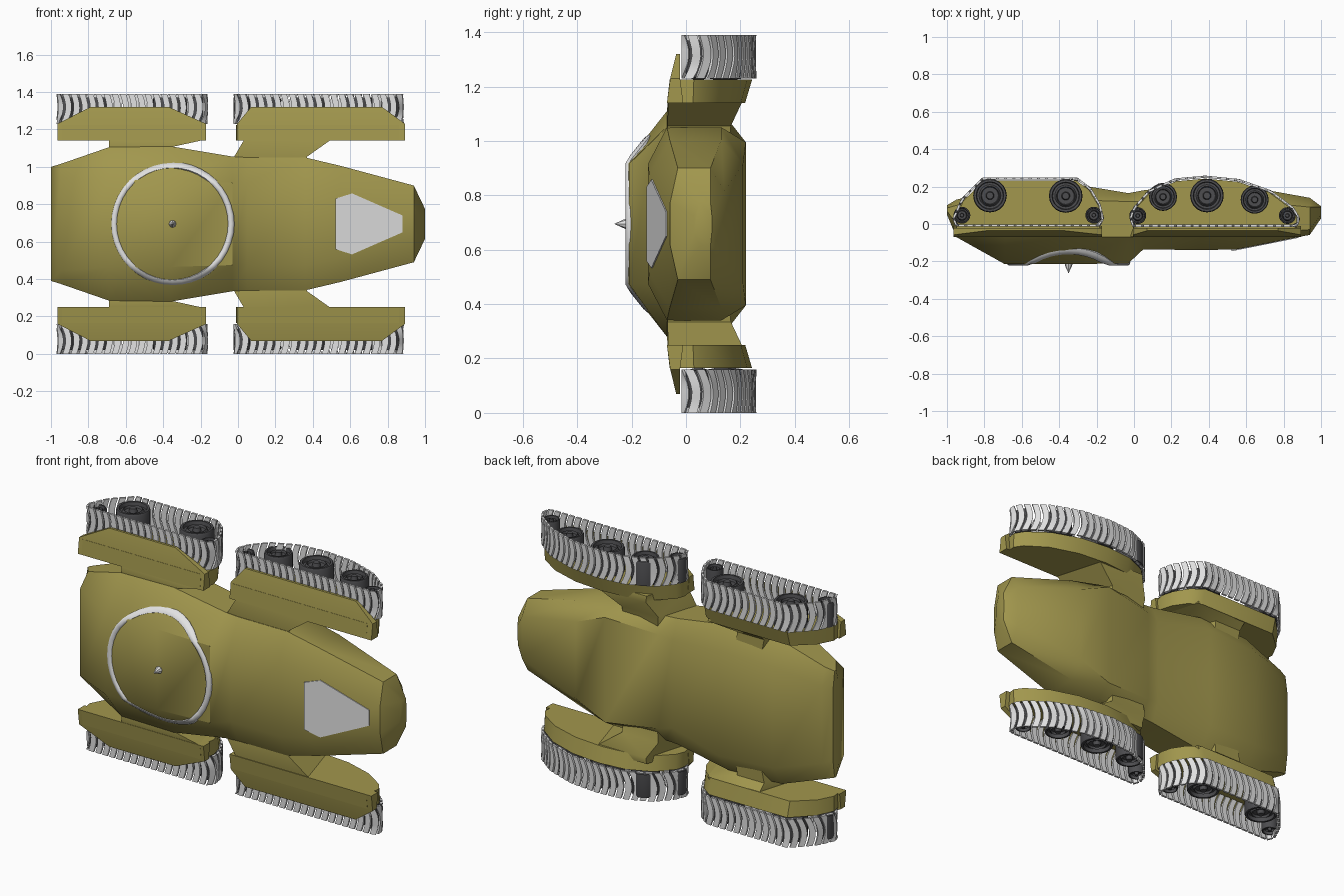
import bpy, bmesh, math
from mathutils import Vector

if "Cube" in bpy.data.objects:
    bpy.data.objects.remove(bpy.data.objects["Cube"])

ZC = 0.695  # symmetry plane: all parts are built around h = 0 and lifted


def mat(name, c):
    m = bpy.data.materials.new(name)
    m.diffuse_color = (*c, 1)
    m.use_nodes = True
    m.node_tree.nodes["Principled BSDF"].inputs["Base Color"].default_value = m.diffuse_color
    return m


OLIVE = mat("olive paint", (0.36, 0.31, 0.075))
LIGHT = mat("light metal", (0.76, 0.76, 0.76))
DARK = mat("dark rubber", (0.075, 0.075, 0.08))


def finish(name, bm, material, angle=35, mirror=True):
    bmesh.ops.recalc_face_normals(bm, faces=bm.faces)
    me = bpy.data.meshes.new(name)
    bm.to_mesh(me)
    bm.free()
    me.materials.append(material)
    ob = bpy.data.objects.new(name, me)
    bpy.context.collection.objects.link(ob)
    ob.location.z = ZC
    bpy.ops.object.select_all(action='DESELECT')
    ob.select_set(True)
    bpy.context.view_layer.objects.active = ob
    bpy.ops.object.shade_smooth_by_angle(angle=math.radians(angle))
    if mirror:
        md = ob.modifiers.new("mirror", 'MIRROR')
        md.use_axis = (False, False, True)
        md.use_mirror_merge = False
    return ob


def loft(bm, rings, closed=False):
    """Skin a list of equal-length rings; cap the ends unless closed."""
    vs = [[bm.verts.new(p) for p in r] for r in rings]
    n = len(vs[0])
    pairs = list(zip(vs, vs[1:])) + ([(vs[-1], vs[0])] if closed else [])
    for a, b in pairs:
        for i in range(n):
            j = (i + 1) % n
            bm.faces.new((a[i], a[j], b[j], b[i]))
    if not closed:
        bm.faces.new(vs[0])
        bm.faces.new(vs[-1])


# hull: lofted sections (x, top y, top w, side y, side w, low side y, bottom y, bottom w)
SECTIONS = [
    (-1.0, .05, .24, .07, .305, .085, .10, .20),
    (-.95, -.07, .25, .0, .32, .10, .13, .22),
    (-.69, -.215, .23, -.07, .41, .12, .20, .29),
    (-.36, -.215, .23, -.07, .415, .13, .22, .30),
    (-.03, -.21, .22, -.07, .36, .12, .165, .25),
    (.05, -.135, .22, -.07, .355, .12, .18, .27),
    (.36, -.14, .22, -.07, .355, .13, .22, .30),
    (.55, -.135, .18, -.06, .31, .13, .21, .22),
    (.94, -.058, .08, -.03, .205, .09, .14, .12),
    (1.0, .03, .03, .05, .08, .09, .095, .03),
]
bm = bmesh.new()
rings = []
for x, yt, wt, ys, ws, yl, yb, wb in SECTIONS:
    half = [(yt, wt), (ys, ws), (yl, ws), (yb, wb)]
    rings.append([(x, y, w) for y, w in half] + [(x, y, -w) for y, w in reversed(half)])
loft(bm, rings)
finish("hull", bm, OLIVE, 40, False)

# arms joining hull and fenders: (w, x0, x1, y0, y1)
ARMS = {
    "front_arm": [(.22, 0, .36, -.05, .15), (.36, -.02, .37, -.068, .165),
                  (.445, .03, .49, -.066, .205), (.48, .03, .49, -.06, .2)],
    "rear_arm": [(.25, -.66, -.34, -.05, .17), (.41, -.69, -.36, -.07, .165),
                 (.445, -.69, -.2, -.068, .205), (.48, -.69, -.22, -.06, .2)],
}
for name, secs in ARMS.items():
    bm = bmesh.new()
    loft(bm, [[(a, c, w), (b, c, w), (b - .08, d, w), (a + .08, d, w)]
              for w, a, b, c, d in secs])
    finish(name, bm, OLIVE, 40)

# track loops in x/y, counter-clockwise from the flat side
LOOPS = {
    "front": [(-.005, -.01), (.87, -.01), (.883, .03), (.85, .085), (.73, .175),
              (.56, .235), (.38, .253), (.22, .238), (.08, .175), (0, .085), (-.018, .03)],
    "rear": [(-.95, -.008), (-.185, -.008), (-.166, .03), (-.185, .105), (-.235, .19),
             (-.305, .243), (-.81, .243), (-.92, .13), (-.965, .03)],
}
# flange outline: inner x0, x1, outer x0, x1
FLANGES = {"front": (-.005, .893, .07, .77), "rear": (-.965, -.17, -.79, -.37)}
# wheels: x, y, radius
WHEELS = {
    "front": [(.02, .045, .045), (.155, .145, .075), (.39, .152, .09),
              (.645, .13, .075), (.82, .045, .045)],
    "rear": [(-.92, .047, .045), (-.77, .152, .09), (-.365, .15, .09), (-.215, .047, .045)],
}


def sampler(pts):
    """Arc-length sampler of a closed loop: returns (length, point and normal at s)."""
    P = [Vector(p) for p in pts]
    seg = [(P[i], P[(i + 1) % len(P)]) for i in range(len(P))]
    lens = [(b - a).length for a, b in seg]
    total = sum(lens)

    def point(s):
        s %= total
        for (a, b), l in zip(seg, lens):
            if s <= l:
                return a.lerp(b, s / l)
            s -= l
        return P[0].copy()

    def at(s):
        t = (point(s + .012) - point(s - .012)).normalized()
        return point(s), Vector((t.y, -t.x))
    return total, at


for end, loop in LOOPS.items():
    # fender plate behind the wheels, slightly shrunken at its inner face
    cx = sum(p[0] for p in loop) / len(loop)
    bm = bmesh.new()
    rings = []
    for h, k, drop, sc in ((.445, .98, -.07, .86), (.53, .98, -.06, .96)):
        rings.append([(cx + (x - cx) * k, drop if y < 0 else y * sc, h) for x, y in loop])
    loft(bm, rings)
    # flange covering the flat run of the track
    a0, a1, b0, b1 = FLANGES[end]
    loft(bm, [[(l, t, h), (r, t, h), (r, u, h), (l, u, h)] for h, l, r, t, u in
              ((.445, a0, a1, -.07, -.01), (.535, a0, a1, -.058, -.022),
               (.625, b0, b1, -.036, -.022))])
    finish(end + "_fender", bm, OLIVE, 35)

    # track: separate curved slats following the loop
    total, at = sampler(loop)
    n = round(total / .044)
    pitch = total / n
    bm = bmesh.new()
    M = 6
    for i in range(n):
        rings = []
        for k in range(M + 1):
            t = k / M
            bow = .022 * math.sin(math.pi * t) + .012 * t
            ring = []
            for ds, off in ((0, -.006), (.74, -.006), (.74, .006), (0, .006)):
                p, nr = at((i + ds) * pitch + bow)
                q = p + nr * off
                ring.append((q.x, q.y, .535 + .16 * t))
            rings.append(ring)
        loft(bm, rings)
    finish(end + "_track", bm, LIGHT, 30)

    # road wheels: lathed profile (radius factor, height)
    prof = [(.01, .675), (.2, .675), (.25, .655), (.5, .655), (.55, .668), (.65, .655),
            (.78, .655), (.82, .675), (.95, .675), (1, .665), (1, .54), (.3, .53), (.01, .52)]
    bm = bmesh.new()
    for x, y, r in WHEELS[end]:
        N = 20
        loft(bm, [[(x + f * r * math.cos(2 * math.pi * j / N),
                    y + f * r * math.sin(2 * math.pi * j / N), h) for j in range(N)]
                  for f, h in prof])
    finish(end + "_wheels", bm, DARK, 35)

# hatch ring draped over the hull top
bm = bmesh.new()
rings = []
for i in range(40):
    a = 2 * math.pi * i / 40
    ring = []
    for j in range(8):
        b = 2 * math.pi * j / 8
        r = .313 + .018 * math.cos(b)
        h = r * math.sin(a)
        y = -.207 + max(0, abs(h) - .23) * .8 - .016 * math.sin(b)
        ring.append((-.35 + r * math.cos(a), y, h))
    rings.append(ring)
loft(bm, rings, True)
finish("hatch_ring", bm, LIGHT, 50, False)

# small spike in the hatch centre
bm = bmesh.new()
loft(bm, [[(-.35 + r * math.cos(math.pi * j / 4), y, r * math.sin(math.pi * j / 4))
           for j in range(8)] for r, y in ((.02, -.205), (.02, -.22), (.001, -.262))])
finish("hatch_spike", bm, LIGHT, 35, False)

# sloped nose window
bm = bmesh.new()
out = [(.52, .135), (.61, .163), (.88, .045), (.88, -.045), (.61, -.163), (.52, -.135)]
loft(bm, [[(x, -.146 + .2 * (x - .52) + d, w) for x, w in out] for d in (0, .022)])
finish("nose_window", bm, LIGHT, 35, False)
